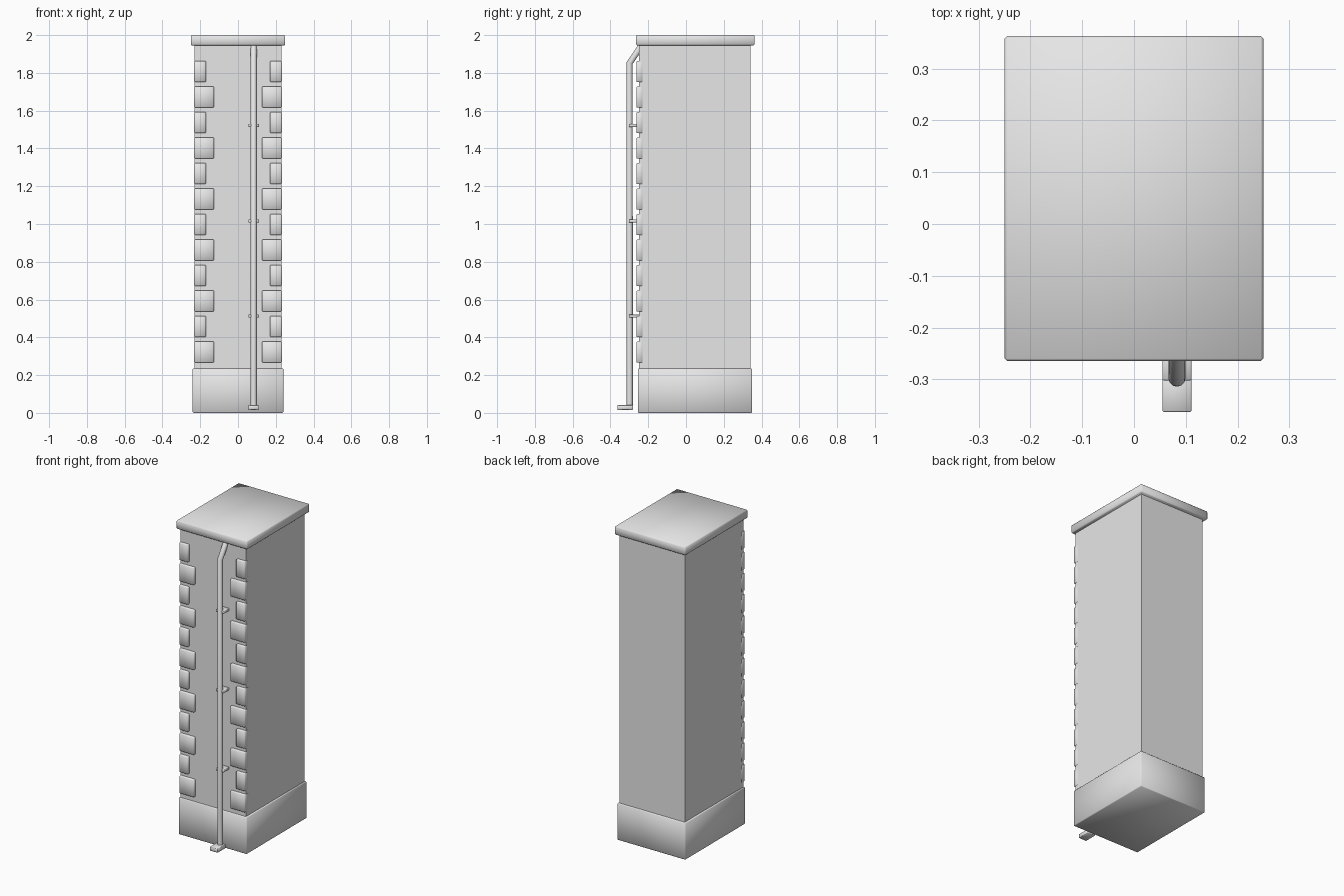
import bpy

old = bpy.data.objects.get("Cube")
if old:
    bpy.data.objects.remove(old, do_unlink=True)

stone = bpy.data.materials.new("light grey stone")
stone.use_nodes = True
GREY = (0.8, 0.8, 0.8, 1.0)
stone.diffuse_color = GREY
stone.node_tree.nodes["Principled BSDF"].inputs["Base Color"].default_value = GREY


def finish(obj, name):
    """Name the part, colour it and smooth its soft edges."""
    obj.name = name
    obj.data.materials.clear()
    obj.data.materials.append(stone)
    bpy.ops.object.shade_smooth_by_angle(angle=1.05)
    return obj


def block(name, x, y, z, bevel=0.0):
    """Box given as (low, high) ranges, with optional chamfered edges."""
    ranges = (x, y, z)
    bpy.ops.mesh.primitive_cube_add(size=1, location=[(a + b) / 2 for a, b in ranges])
    obj = bpy.context.object
    obj.scale = [b - a for a, b in ranges]
    bpy.ops.object.transform_apply(location=False, rotation=False, scale=True)
    if bevel:
        mod = obj.modifiers.new("soft edges", "BEVEL")
        mod.width = bevel
        mod.segments = 1
        bpy.ops.object.modifier_apply(modifier=mod.name)
    return finish(obj, name)


# Pillar body
WALL_X, FRONT, BACK = 0.23, -0.248, 0.341
block("shaft", (-WALL_X, WALL_X), (FRONT, BACK), (0.2, 1.96))
block("plinth", (-0.24, 0.24), (-0.255, 0.349), (0, 0.235), 0.004)
block("cap", (-0.25, 0.25), (-0.265, 0.363), (1.946, 2.0), 0.005)

# Corner stones, alternately wide and narrow
PITCH, HEIGHT = 0.135, 0.112
for i in range(12):
    width = 0.103 if i % 2 == 0 else 0.061
    z = 0.266 + i * PITCH
    for side, label in ((1, "left"), (-1, "right")):
        x = sorted((side * (WALL_X + 0.002), side * (WALL_X - width)))
        block(f"corner_stone_{label}_{i + 1}", x, (-0.263, FRONT + 0.02),
              (z, z + HEIGHT), 0.004)

# Drainpipe, bent back under the cap
PIPE_X, PIPE_Y = 0.083, -0.298
path = [(PIPE_Y, 0.025), (PIPE_Y, 1.853), (-0.235, 1.945)]
curve = bpy.data.curves.new("drainpipe", "CURVE")
curve.dimensions = "3D"
curve.bevel_depth = 0.0165
curve.bevel_resolution = 4
curve.use_fill_caps = True
spline = curve.splines.new("POLY")
spline.points.add(len(path) - 1)
for point, (y, z) in zip(spline.points, path):
    point.co = (PIPE_X, y, z, 1)
pipe = bpy.data.objects.new("drainpipe", curve)
bpy.context.collection.objects.link(pipe)
bpy.ops.object.select_all(action="DESELECT")
pipe.select_set(True)
bpy.context.view_layer.objects.active = pipe
bpy.ops.object.convert(target="MESH")
finish(bpy.context.object, "drainpipe")

# Pipe brackets and outlet
CLAMP_X = (PIPE_X - 0.028, PIPE_X + 0.028)
for i, z in enumerate((0.512, 1.016, 1.522)):
    block(f"pipe_bracket_{i + 1}", CLAMP_X, (-0.302, FRONT + 0.01),
          (z - 0.008, z + 0.008), 0.002)
block("pipe_outlet", CLAMP_X, (-0.363, -0.281), (0.016, 0.041), 0.002)
